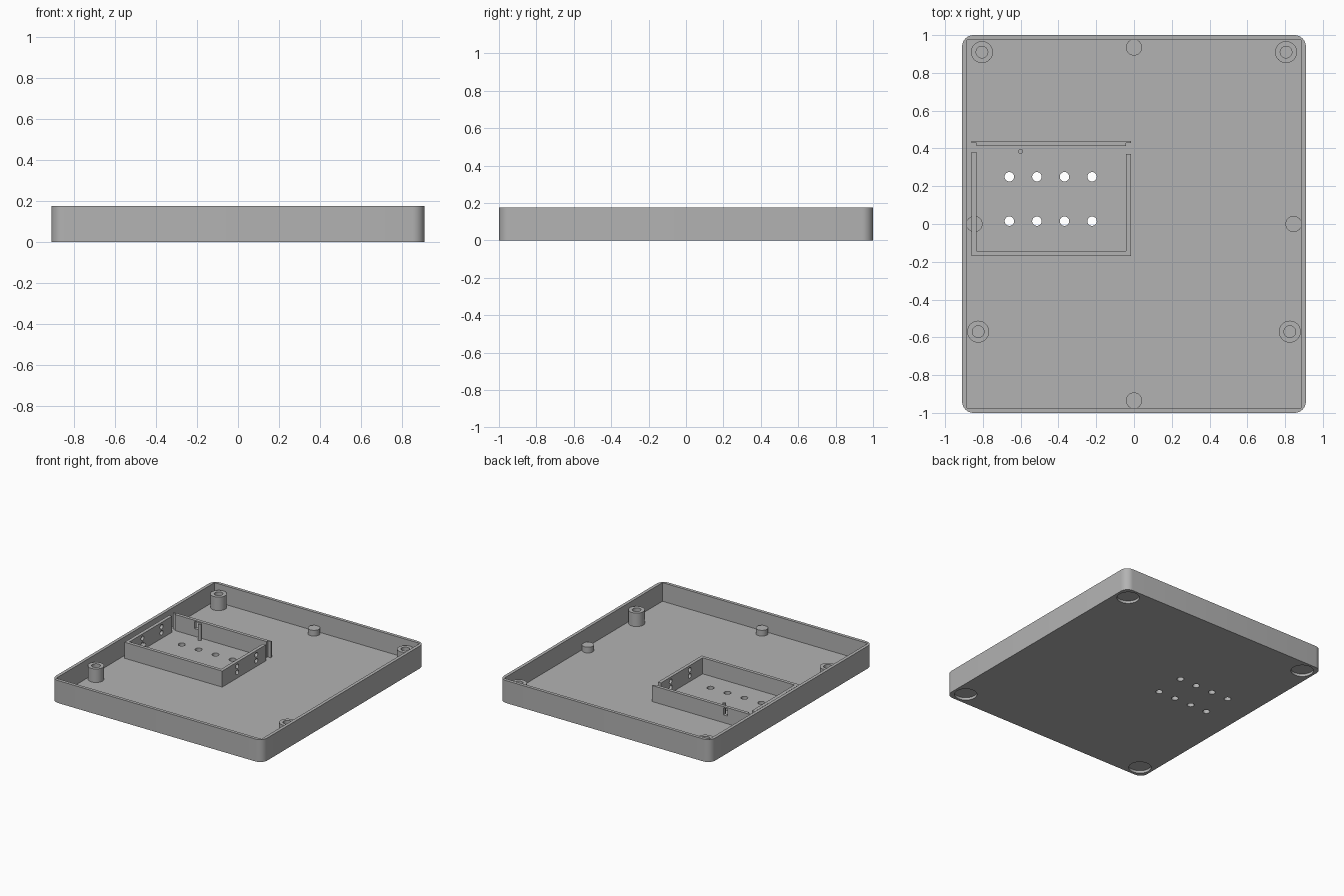
import bpy, bmesh, math
from mathutils import Matrix, Vector

if "Cube" in bpy.data.objects:
    bpy.data.objects.remove(bpy.data.objects["Cube"], do_unlink=True)

GREY = (0.45, 0.45, 0.45, 1)
mat = bpy.data.materials.new("plain grey plastic")
mat.use_nodes = True
mat.diffuse_color = GREY
mat.node_tree.nodes["Principled BSDF"].inputs["Base Color"].default_value = GREY

FLOOR, TOP = 0.03, 0.175
SINK = FLOOR - 0.005      # parts sink slightly into the floor


def box(bm, x0, x1, y0, y1, z0, z1):
    size = Matrix.Diagonal((x1 - x0, y1 - y0, z1 - z0, 1))
    mid = Vector((x0 + x1, y0 + y1, z0 + z1)) / 2
    return bmesh.ops.create_cube(bm, size=1, matrix=Matrix.Translation(mid) @ size)


def cylinder(bm, x, y, z0, z1, r, seg=32):
    bmesh.ops.create_cone(bm, cap_ends=True, segments=seg, radius1=r, radius2=r,
                          depth=z1 - z0, matrix=Matrix.Translation((x, y, (z0 + z1) / 2)))


def cross_hole(bm, x0, x1, y, z, r):
    turn = Matrix.Translation(((x0 + x1) / 2, y, z)) @ Matrix.Rotation(math.pi / 2, 4, "Y")
    bmesh.ops.create_cone(bm, cap_ends=True, segments=24, radius1=r, radius2=r,
                          depth=x1 - x0, matrix=turn)


def make(name, bm):
    mesh = bpy.data.meshes.new(name)
    bm.to_mesh(mesh)
    bm.free()
    mesh.materials.append(mat)
    obj = bpy.data.objects.new(name, mesh)
    bpy.context.collection.objects.link(obj)
    return obj


def select(obj):
    bpy.ops.object.select_all(action="DESELECT")
    obj.select_set(True)
    bpy.context.view_layer.objects.active = obj


def cut(obj, bm):
    cutter = make("cutter", bm)
    cutter.hide_render = True
    mod = obj.modifiers.new("cut", "BOOLEAN")
    mod.operation, mod.solver, mod.object = "DIFFERENCE", "EXACT", cutter
    select(obj)
    bpy.ops.object.modifier_apply(modifier=mod.name)
    bpy.data.objects.remove(cutter, do_unlink=True)


def smooth(obj):
    select(obj)
    bpy.ops.object.shade_smooth_by_angle(angle=math.radians(30))


# Tray: rounded block hollowed out with a square-cornered pocket
bm = bmesh.new()
box(bm, -0.91, 0.91, -1, 1, 0, TOP)
uprights = [e for e in bm.edges if abs(e.verts[0].co.z - e.verts[1].co.z) > 0.1]
bmesh.ops.bevel(bm, geom=uprights, offset=0.06, segments=8, profile=0.5, affect="EDGES")
tray = make("tray", bm)
bm = bmesh.new()
box(bm, -0.885, 0.885, -0.975, 0.975, FLOOR, TOP + 0.1)
cut(tray, bm)

# Round foot recesses underneath and vent holes through the floor
bm = bmesh.new()
for sx in (-1, 1):
    for sy in (-1, 1):
        cylinder(bm, sx * 0.81, sy * 0.9, -0.05, 0.02, 0.08, 48)
for i in range(4):
    for y in (0.015, 0.25):
        cylinder(bm, -0.66 + i * 0.146, y, -0.05, 0.1, 0.025)
cut(tray, bm)
smooth(tray)

# Screw posts with blind holes
for side, sx in (("right", -1), ("left", 1)):
    for end, x, y in (("back", 0.805, 0.91), ("front", 0.825, -0.57)):
        bm = bmesh.new()
        cylinder(bm, sx * x, y, SINK, 0.135, 0.058, 40)
        post = make(f"{end}_{side}_screw_post", bm)
        bm = bmesh.new()
        cylinder(bm, sx * x, y, 0.05, 0.2, 0.031)
        cut(post, bm)
        smooth(post)

# Short solid pegs at the middle of each side
for name, x, y in (("back", 0, 0.935), ("front", 0, -0.935),
                   ("left", 0.845, 0), ("right", -0.845, 0)):
    bm = bmesh.new()
    cylinder(bm, x, y, SINK, 0.075, 0.043)
    smooth(make(name + "_peg", bm))

# Compartment walls
X0, X1, Y0, Y1, H, T = -0.86, -0.017, -0.17, 0.44, 0.155, 0.026
bm = bmesh.new()
box(bm, X0, X1, Y0, Y0 + T, SINK, H)
make("compartment_front_wall", bm)

for name, x, y_end in (("right", X0, 0.38), ("left", X1 - T, 0.37)):
    bm = bmesh.new()
    box(bm, x, x + T, Y0 + T, y_end, SINK, H)
    wall = make(f"compartment_{name}_wall", bm)
    bm = bmesh.new()
    for y in (0.015, 0.25):
        for z in (0.075, 0.122):
            cross_hole(bm, x - 0.05, x + T + 0.05, y, z, 0.018)
    cut(wall, bm)
    smooth(wall)

# Back wall with thin end tabs and a small window
bm = bmesh.new()
box(bm, X0, X1, Y1 - T, Y1, SINK, H)
back_wall = make("compartment_back_wall", bm)
bm = bmesh.new()
for x in (X0, X1):
    box(bm, x - T, x + T, Y1 - T - 0.05, Y1 - 0.012, 0, 0.3)
box(bm, -0.665, -0.63, Y1 - 0.1, Y1 + 0.1, 0.09, 0.145)
cut(back_wall, bm)

# Thin upright pin in the compartment
bm = bmesh.new()
cylinder(bm, -0.6, 0.385, SINK, H, 0.013, 20)
smooth(make("compartment_pin", bm))
